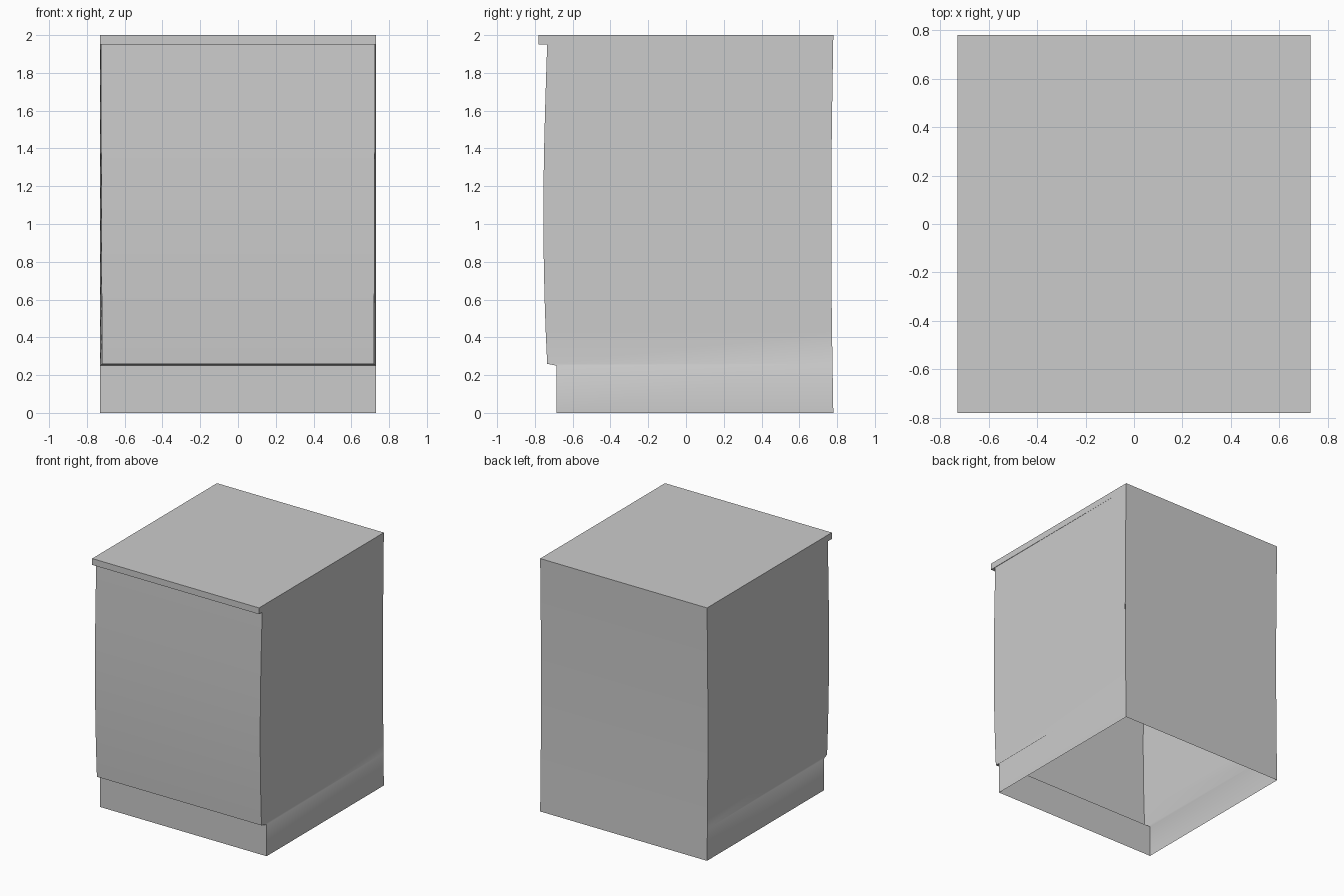
import bpy
import math

if "Cube" in bpy.data.objects:
    bpy.data.objects.remove(bpy.data.objects["Cube"])

W = 0.73       # half width
BACK = 0.78    # back edge


def back_y(z):
    # back wall hollows slightly at mid height
    return BACK - 0.011 * math.sin(math.pi * z / 2.0)


# Profiles as (y, z, half width), running so that faces point outward
plinth = [(-0.685, 0.0, W), (-0.685, 0.25, W)]
steps = 10
bulge = []
for i in range(steps + 1):
    t = i / steps
    y = -0.735 - 0.02 * math.sin(math.pi * t ** 0.9)
    bulge.append((y, 0.26 + 1.69 * t, 0.72 + 0.006 * t))
door = [(-0.685, 0.25, W)] + bulge
lip = [(-0.735, 1.95, 0.726), (-0.78, 1.95, W), (-0.78, 2.0, W)]
top = lip + [(BACK, 2.0, W)]
back = [(back_y(2 - i / 5), 2 - i / 5, W) for i in range(11)]


def make(name, verts, faces):
    mesh = bpy.data.meshes.new(name)
    mesh.from_pydata(verts, [], faces)
    mesh.update()
    ob = bpy.data.objects.new(name, mesh)
    bpy.context.collection.objects.link(ob)
    bpy.ops.object.select_all(action='DESELECT')
    ob.select_set(True)
    bpy.context.view_layer.objects.active = ob
    bpy.ops.object.shade_smooth_by_angle(angle=math.radians(30))
    return ob


def ladder(n):
    return [(2 * i, 2 * i + 1, 2 * i + 3, 2 * i + 2) for i in range(n - 1)]


def sheet(name, profile):
    # sweep a side profile across the full width
    verts = [(s * w, y, z) for y, z, w in profile for s in (-1, 1)]
    return make(name, verts, ladder(len(profile)))


def side(name, s):
    # side wall joining the front outline to the back outline
    front = plinth + bulge + lip[1:]
    verts = []
    for y, z, w in front:
        verts += [(s * w, y, z), (s * W, back_y(z), z)]
    faces = ladder(len(front))
    if s < 0:
        faces = [f[::-1] for f in faces]
    return make(name, verts, faces)


# Front kick plate, bulging door, overhanging top and back wall; open underneath
sheet("plinth", plinth)
sheet("front_door", door)
sheet("worktop", top)
sheet("back_panel", back)
side("right_side_panel", 1)
side("left_side_panel", -1)
